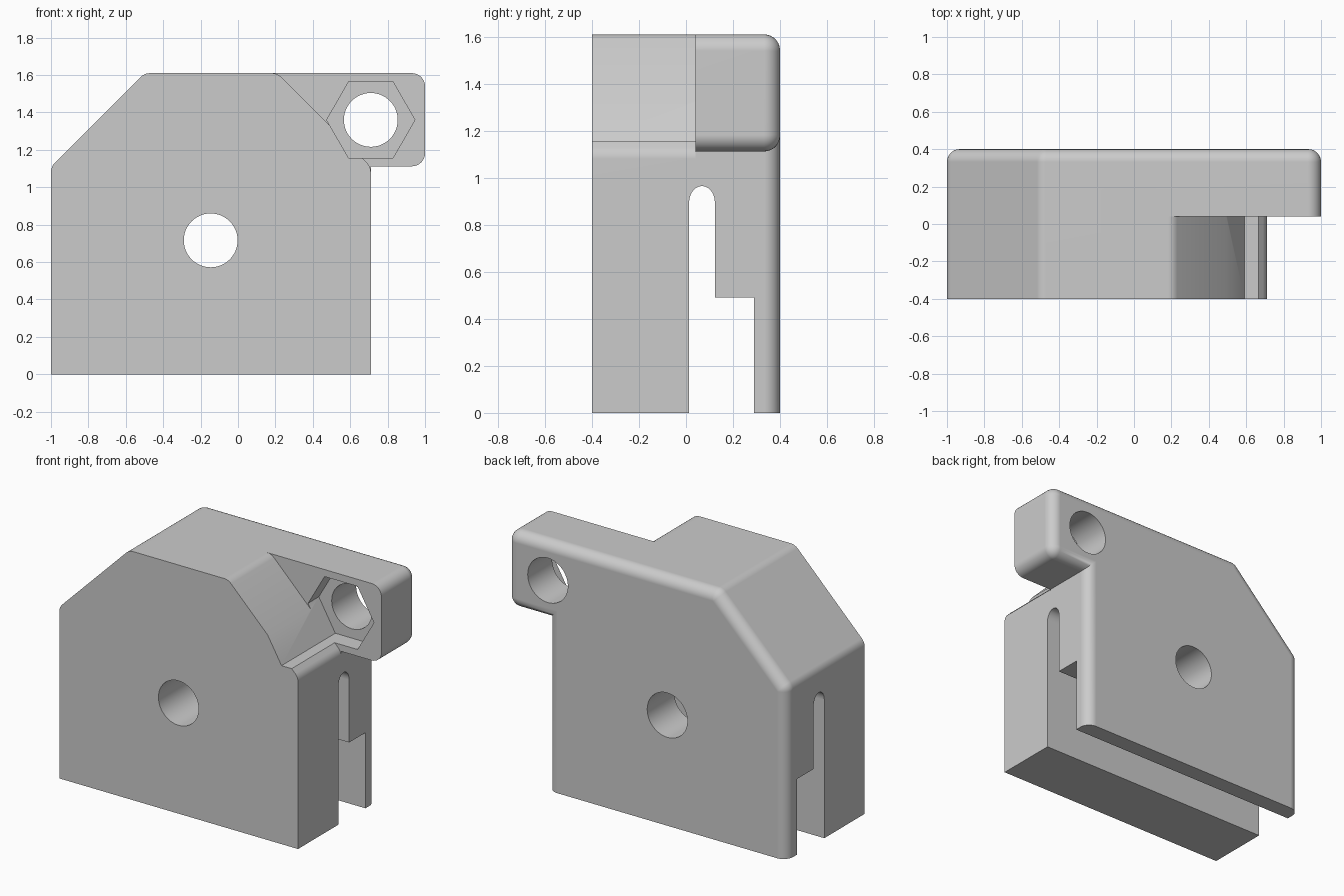
import bpy, bmesh, math
from mathutils import Vector

cube = bpy.data.objects.get("Cube")
if cube:
    bpy.data.objects.remove(cube, do_unlink=True)

FRONT, BACK, STEP = -0.4, 0.4, 0.04   # step = front face of the side lug
FILLET, STEPS = 0.068, 7
NUT_X, NUT_Z = 0.71, 1.36
PIVOT_X, PIVOT_Z, HOLE_R = -0.146, 0.716, 0.144

grey = bpy.data.materials.new("plain grey")
grey.use_nodes = True
colour = (0.6, 0.6, 0.6, 1)
grey.diffuse_color = colour
grey.node_tree.nodes["Principled BSDF"].inputs["Base Color"].default_value = colour


def rounded(corners):
    """Outline from (x, z, radius) corners, with arcs where radius > 0."""
    out = []
    for i, (x, z, r) in enumerate(corners):
        p = Vector((x, z))
        if not r:
            out.append(p)
            continue
        a = (Vector(corners[i - 1][:2]) - p).normalized()
        b = (Vector(corners[(i + 1) % len(corners)][:2]) - p).normalized()
        half = a.angle(b) / 2
        centre = p + (a + b).normalized() * r / math.sin(half)
        start = p + a * r / math.tan(half) - centre
        end = p + b * r / math.tan(half) - centre
        sweep = start.angle(end)
        n = max(4, round(sweep / math.radians(12)))
        for k in range(n + 1):
            t = k / n
            out.append(centre + (start * math.sin((1 - t) * sweep)
                                 + end * math.sin(t * sweep)) / math.sin(sweep))
    return out


def inset(outline, d):
    """Mitred inward offset of a counter-clockwise outline; the base stays on z = 0."""
    out = []
    for i, p in enumerate(outline):
        e1 = (p - outline[i - 1]).normalized()
        e2 = (outline[(i + 1) % len(outline)] - p).normalized()
        n1, n2 = Vector((-e1.y, e1.x)), Vector((-e2.y, e2.x))
        q = p + (n1 + n2) * d / (1 + n1.dot(n2))
        if p.y == 0:
            q.y = 0
        out.append(q)
    return out


def loft(name, rings):
    """Solid through matching rings of 3D points, capped at both ends."""
    bm = bmesh.new()
    loops = [[bm.verts.new(p) for p in ring] for ring in rings]
    n = len(loops[0])
    for lo, hi in zip(loops, loops[1:]):
        for i in range(n):
            j = (i + 1) % n
            bm.faces.new((lo[i], lo[j], hi[j], hi[i]))
    bm.faces.new(loops[0][::-1])
    bm.faces.new(loops[-1])
    bmesh.ops.recalc_face_normals(bm, faces=bm.faces)
    mesh = bpy.data.meshes.new(name)
    bm.to_mesh(mesh)
    bm.free()
    mesh.materials.append(grey)
    obj = bpy.data.objects.new(name, mesh)
    bpy.context.collection.objects.link(obj)
    return obj


def at_y(outline, y):
    return [(p[0], y, p[1]) for p in outline]


def ngon(x, z, r, n):
    return [(x + r * math.cos(math.tau * k / n), z + r * math.sin(math.tau * k / n))
            for k in range(n)]


# Whole block with side lug, rounded along the back edge
outline = rounded([(-1, 0, 0), (0.71, 0, 0), (0.71, 1.112, 0), (1, 1.112, 0.07),
                   (1, 1.61, 0.07), (-0.5, 1.61, 0.07), (-1, 1.11, 0.07)])
rings = [at_y(outline, FRONT)]
for k in range(STEPS + 1):
    a = math.pi / 2 * k / STEPS
    rings.append(at_y(inset(outline, FILLET * (1 - math.cos(a))),
                      BACK - FILLET + FILLET * math.sin(a)))
block = loft("clamp_block", rings)

# Sloped corner cut in front of the lug
corner = rounded([(0.71, 1.0, 0), (0.71, 1.11, 0.07), (0.21, 1.61, 0.07), (0.1, 1.61, 0),
                  (0.1, 1.8, 0), (1.2, 1.8, 0), (1.2, 1.0, 0)])
cutters = [loft("corner_cutter", [at_y(corner, -0.6), at_y(corner, STEP)])]

# Hexagonal nut pocket and the two through holes
nut = ngon(NUT_X, NUT_Z, 0.236, 6)
cutters.append(loft("nut_cutter", [at_y(nut, -0.7), at_y(nut, STEP + 0.11)]))
for x, z in ((NUT_X, NUT_Z), (PIVOT_X, PIVOT_Z)):
    hole = ngon(x, z, HOLE_R, 48)
    cutters.append(loft("hole_cutter", [at_y(hole, -0.8), at_y(hole, 0.8)]))

# Stepped slot with arched top, running across the base
slot = [(0.013, -0.2), (0.29, -0.2), (0.29, 0.49), (0.123, 0.49)]
slot += [(0.068 + 0.055 * math.cos(math.pi * k / 12), 0.895 + 0.07 * math.sin(math.pi * k / 12))
         for k in range(13)]
cutters.append(loft("slot_cutter", [[(x, y, z) for y, z in slot] for x in (-1.5, 1.5)]))

# Apply the cuts
bpy.context.view_layer.objects.active = block
for cutter in cutters:
    mod = block.modifiers.new("cut", "BOOLEAN")
    mod.operation, mod.solver, mod.object = "DIFFERENCE", "EXACT", cutter
    bpy.ops.object.modifier_apply(modifier=mod.name)
    bpy.data.objects.remove(cutter, do_unlink=True)

# Smooth the rounded edges, keep the rest crisp
bpy.ops.object.select_all(action="DESELECT")
block.select_set(True)
bpy.ops.object.shade_smooth_by_angle(angle=math.radians(30))
weighted = block.modifiers.new("flat_normals", "WEIGHTED_NORMAL")
weighted.keep_sharp = True
